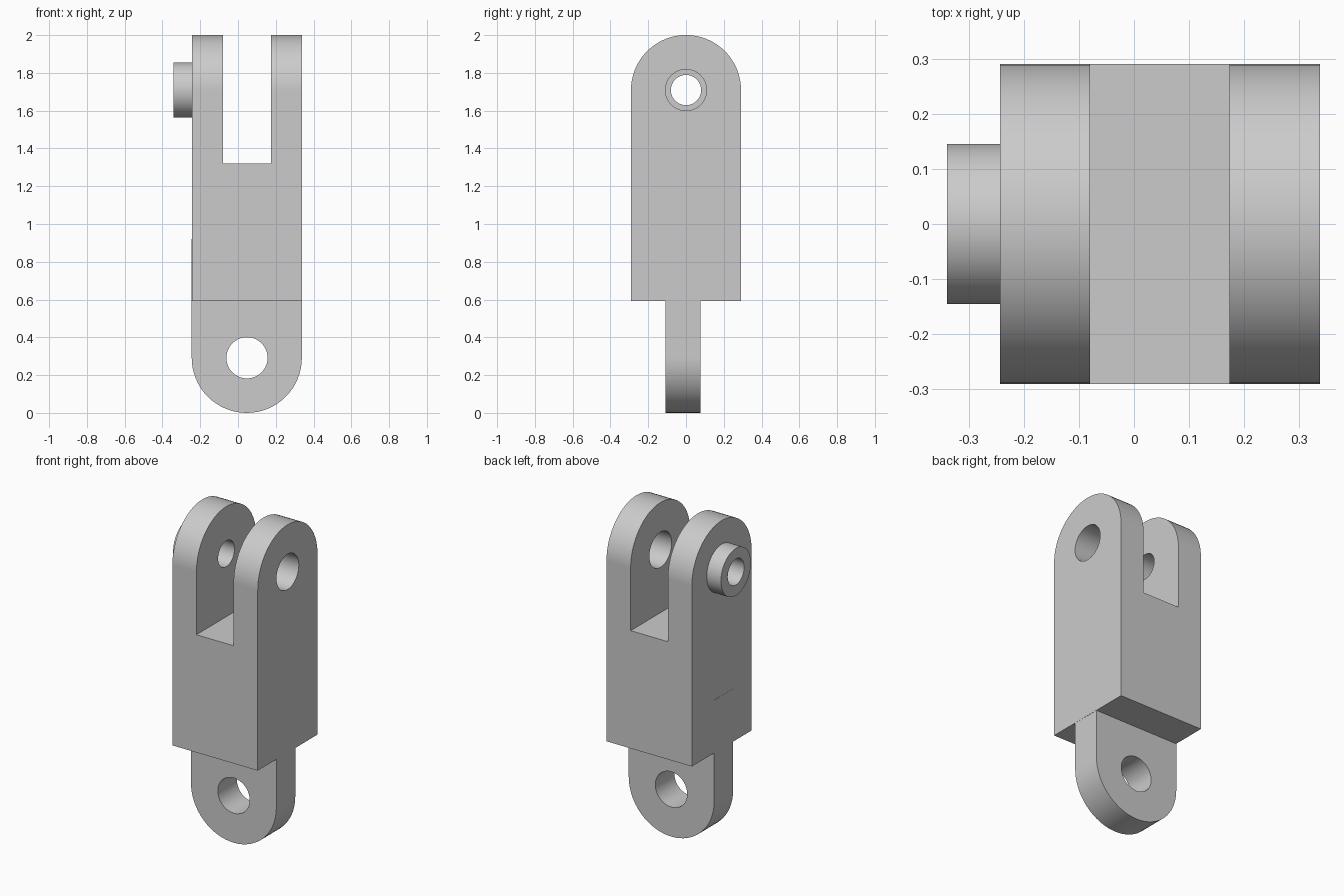
import bpy, bmesh, math
from mathutils import Matrix, Vector

cube = bpy.data.objects.get("Cube")
if cube:
    bpy.data.objects.remove(cube, do_unlink=True)

grey = bpy.data.materials.new("plain grey")
grey.use_nodes = True
colour = (0.6, 0.6, 0.6, 1)
grey.diffuse_color = colour
grey.node_tree.nodes["Principled BSDF"].inputs["Base Color"].default_value = colour

X0, X1 = -0.244, 0.339      # body sides
R = 0.2915                  # rounding radius and half width
MID = (X0 + X1) / 2
PIN_Z = 1.709               # upper pin axis


def extrude_profile(name, points, offset):
    """Fill a closed outline and push it along the offset."""
    bm = bmesh.new()
    face = bm.faces.new([bm.verts.new(p) for p in points])
    new = bmesh.ops.extrude_face_region(bm, geom=[face])["geom"]
    bmesh.ops.translate(bm, vec=offset,
                        verts=[v for v in new if isinstance(v, bmesh.types.BMVert)])
    bmesh.ops.recalc_face_normals(bm, faces=bm.faces)
    return finish(name, bm)


def finish(name, bm):
    mesh = bpy.data.meshes.new(name)
    bm.to_mesh(mesh)
    bm.free()
    mesh.materials.append(grey)
    obj = bpy.data.objects.new(name, mesh)
    bpy.context.collection.objects.link(obj)
    return obj


def cylinder(name, radius, start, end):
    """Round bar between two points."""
    start, end = Vector(start), Vector(end)
    axis = end - start
    turn = axis.to_track_quat("Z", "Y").to_matrix().to_4x4()
    bm = bmesh.new()
    bmesh.ops.create_cone(bm, cap_ends=True, segments=64, radius1=radius,
                          radius2=radius, depth=axis.length,
                          matrix=Matrix.Translation((start + end) / 2) @ turn)
    return finish(name, bm)


def box(name, low, high):
    low, high = Vector(low), Vector(high)
    bm = bmesh.new()
    size = Matrix.Diagonal(high - low).to_4x4()
    bmesh.ops.create_cube(bm, size=1, matrix=Matrix.Translation((low + high) / 2) @ size)
    return finish(name, bm)


def combine(target, tool, operation):
    """Apply a boolean and discard the tool."""
    tool.hide_render = True
    mod = target.modifiers.new("shape", "BOOLEAN")
    mod.operation, mod.object, mod.solver = operation, tool, "EXACT"
    select(target)
    bpy.ops.object.modifier_apply(modifier=mod.name)
    bpy.data.objects.remove(tool, do_unlink=True)


def select(obj):
    bpy.ops.object.select_all(action="DESELECT")
    obj.select_set(True)
    bpy.context.view_layer.objects.active = obj


def arch(centre, flat, direction):
    """Half-round outline closed by a straight edge at height flat."""
    steps = 32
    arc = [(R * math.cos(math.pi * i / steps),
            centre + direction * R * math.sin(math.pi * i / steps))
           for i in range(steps + 1)]
    return arc + [(-R, flat), (R, flat)]


# Forked body with a rounded top
body = extrude_profile("forked_body",
                       [(X0, a, z) for a, z in arch(PIN_Z, 0.593, 1)],
                       (X1 - X0, 0, 0))
combine(body, box("fork_slot", (-0.08, -1, 1.32), (0.174, 1, 3)), "DIFFERENCE")

# Boss on the right prong, then a narrow and a wide pin hole
combine(body, cylinder("boss", 0.146, (-0.341, 0, PIN_Z), (-0.2, 0, PIN_Z)), "UNION")
combine(body, cylinder("narrow_hole", 0.08, (-1, 0, PIN_Z), (0.05, 0, PIN_Z)), "DIFFERENCE")
combine(body, cylinder("wide_hole", 0.109, (0.05, 0, PIN_Z), (1, 0, PIN_Z)), "DIFFERENCE")

# Lower tang, set into the body
tang = extrude_profile("lower_tang",
                       [(MID - 0.001 + a, -0.109, z) for a, z in arch(R, 0.92, -1)],
                       (0, 0.185, 0))
combine(tang, cylinder("tang_hole", 0.109, (MID, -1, R), (MID, 1, R)), "DIFFERENCE")

# Smooth round walls, crisp edges, even flats
for obj in (body, tang):
    select(obj)
    bpy.ops.object.shade_smooth_by_angle(angle=math.radians(30))
    weighted = obj.modifiers.new("even_flats", "WEIGHTED_NORMAL")
    weighted.keep_sharp = True
